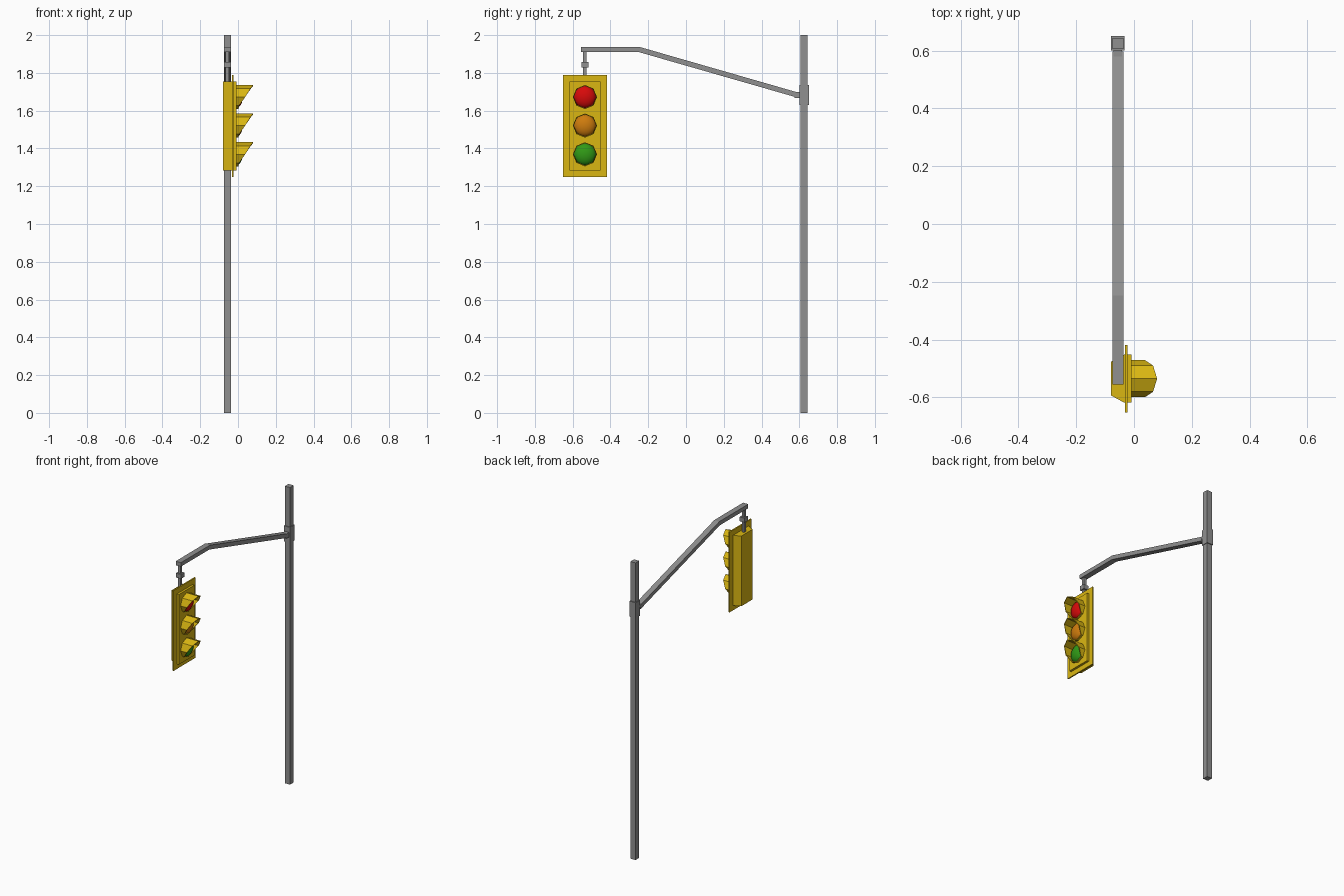
import bpy, bmesh, math
from mathutils import Vector

if "Cube" in bpy.data.objects:
    bpy.data.objects.remove(bpy.data.objects["Cube"])


def material(name, rgb):
    m = bpy.data.materials.new(name)
    m.diffuse_color = (*rgb, 1)
    m.use_nodes = True
    m.node_tree.nodes["Principled BSDF"].inputs["Base Color"].default_value = m.diffuse_color
    return m


GREY = material("grey metal", (0.28, 0.28, 0.28))
YELLOW = material("signal yellow", (0.70, 0.47, 0.006))
RED = material("red lens", (0.68, 0.003, 0.003))
AMBER = material("amber lens", (0.62, 0.20, 0.004))
GREEN = material("green lens", (0.03, 0.32, 0.008))

PX = -0.056      # x of pole, arm and hanger
PY = 0.625       # y of pole
SY = -0.535      # y of signal head


def finish(name, bm, mat):
    bmesh.ops.recalc_face_normals(bm, faces=bm.faces)
    me = bpy.data.meshes.new(name)
    bm.to_mesh(me)
    bm.free()
    ob = bpy.data.objects.new(name, me)
    bpy.context.collection.objects.link(ob)
    me.materials.append(mat)
    return ob


def prism(name, pts, direction, mat):
    """Extrude a closed outline of 3D points along a direction."""
    bm = bmesh.new()
    f = bm.faces.new([bm.verts.new(p) for p in pts])
    ext = bmesh.ops.extrude_face_region(bm, geom=[f])["geom"]
    verts = [v for v in ext if isinstance(v, bmesh.types.BMVert)]
    bmesh.ops.translate(bm, verts=verts, vec=direction)
    return finish(name, bm, mat)


def box(name, x, y, z, mat):
    pts = [(x[0], y[0], z[0]), (x[1], y[0], z[0]), (x[1], y[1], z[0]), (x[0], y[1], z[0])]
    return prism(name, pts, Vector((0, 0, z[1] - z[0])), mat)


def around(c, r):
    return (c - r, c + r)


# Pole, collar and bracket
box("pole", around(PX, 0.019), around(PY, 0.019), (0, 2), GREY)
box("pole_collar", around(PX, 0.023), around(PY, 0.025), (1.63, 1.735), GREY)
box("arm_bracket", around(PX, 0.015), (0.575, 0.605), (1.667, 1.70), GREY)

# Bent arm: side outline extruded across its width
arm = [(-0.555, 1.911), (-0.253, 1.911), (0.59, 1.669), (0.597, 1.695), (-0.248, 1.938), (-0.555, 1.938)]
prism("arm", [(PX - 0.019, y, z) for y, z in arm], Vector((0.038, 0, 0)), GREY)

# Hanger
box("hanger_rod", around(PX, 0.009), around(SY, 0.009), (1.75, 1.915), GREY)
box("hanger_clamp", around(PX, 0.018), around(SY, 0.018), (1.828, 1.857), GREY)

# Signal housing with chamfered back, and thin backplate
half = [(-0.08, 0.058), (-0.034, 0.083), (-0.008, 0.083)]
outline = [(x, SY - d) for x, d in half] + [(x, SY + d) for x, d in reversed(half)]
prism("housing", [(x, y, 1.283) for x, y in outline], Vector((0, 0, 0.472)), YELLOW)
box("backplate", (-0.032, -0.023), around(SY, 0.117), (1.25, 1.79), YELLOW)


def visor(name, z):
    """Eight-sided hood, long on top and only a thin rim at the bottom."""
    depth = [0.08, 0.066, 0.038, 0.006, 0.002, 0.006, 0.038, 0.066]
    bm = bmesh.new()
    rings = []
    for r, front in ((0.064, False), (0.064, True), (0.059, True), (0.059, False)):
        ring = []
        for i, d in enumerate(depth):
            a = i * math.pi / 4
            ring.append(bm.verts.new((d if front else -0.009, SY + r * math.sin(a), z + r * math.cos(a))))
        rings.append(ring)
    for k in range(4):
        a, b = rings[k], rings[(k + 1) % 4]
        for i in range(8):
            j = (i + 1) % 8
            bm.faces.new((a[i], a[j], b[j], b[i]))
    return finish(name, bm, YELLOW)


def lens(name, z, mat):
    """Shallow smooth dome facing +x."""
    bm = bmesh.new()
    bmesh.ops.create_uvsphere(bm, u_segments=24, v_segments=12, radius=1)
    bmesh.ops.delete(bm, geom=[v for v in bm.verts if v.co.z < -0.01], context='VERTS')
    for v in bm.verts:
        v.co = (-0.009 + 0.034 * v.co.z, SY + 0.058 * v.co.x, z + 0.058 * v.co.y)
    ob = finish(name, bm, mat)
    for p in ob.data.polygons:
        p.use_smooth = True


# Three lights with hoods
for label, z, mat in (("red", 1.672, RED), ("amber", 1.521, AMBER), ("green", 1.369, GREEN)):
    lens(label + "_lens", z, mat)
    visor(label + "_visor", z)
